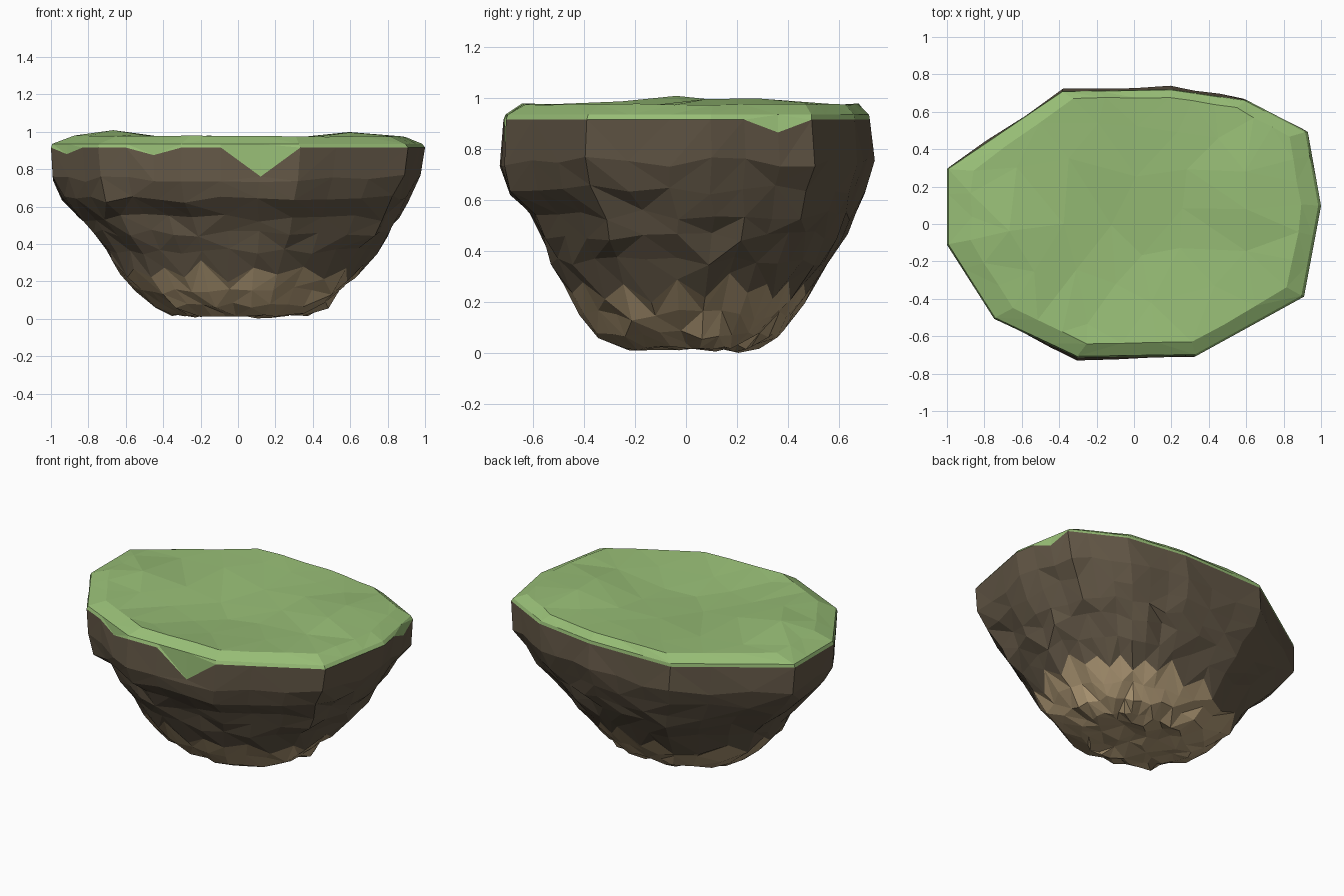
import bpy, bmesh, random
from math import exp
from mathutils import Vector
from mathutils.geometry import delaunay_2d_cdt

if "Cube" in bpy.data.objects:
    bpy.data.objects.remove(bpy.data.objects["Cube"])

random.seed(7)

# Plan outline of the island, each edge split in three
CORNERS = [(-.38, .72), (.2, .73), (.6, .67), (.92, .5), (.99, .1), (.9, -.39),
           (.33, -.71), (-.3, -.72), (-.74, -.51), (-.99, -.11), (-.99, .3)]
SPLIT = 3
plan = []
for i, c in enumerate(CORNERS):
    a, b = Vector(c), Vector(CORNERS[(i + 1) % len(CORNERS)])
    plan += [a.lerp(b, k / SPLIT) for k in range(SPLIT)]
N = len(plan)


def material(name, color):
    m = bpy.data.materials.new(name)
    m.diffuse_color = (*color, 1)
    m.use_nodes = True
    m.node_tree.nodes["Principled BSDF"].inputs["Base Color"].default_value = m.diffuse_color
    return m


def ring(z, x0, x1, y0, y1, rounding=0, jitter=0, dz=0):
    """Plan outline fitted to the given extents, optionally rounded and roughened."""
    pts = []
    for p in plan:
        u = Vector((p.x / .99, p.y / .725))
        u = u.lerp(u.normalized(), rounding) * (1 + random.uniform(-jitter, jitter))
        pts.append(Vector(((x0 + x1) / 2 + u.x * (x1 - x0) / 2,
                           (y0 + y1) / 2 + u.y * (y1 - y0) / 2,
                           max(0, z + random.uniform(-dz, dz)))))
    return pts


def loft(name, rings, mat, spacing=0, height=None):
    """Skin between rings; the last ring is closed by a coarse facet field."""
    bm = bmesh.new()
    rows = [[bm.verts.new(p) for p in r] for r in rings]
    for a, b in zip(rows, rows[1:]):
        for i in range(N):
            j = (i + 1) % N
            if random.random() < .5:
                tris = ((a[i], a[j], b[j]), (a[i], b[j], b[i]))
            else:
                tris = ((a[i], a[j], b[i]), (a[j], b[j], b[i]))
            for t in tris:
                bm.faces.new(t)
    if height:
        edge = [p.xy for p in rings[-1]]
        hx, hy = max(p.x for p in edge), max(p.y for p in edge)
        inner = []
        for _ in range(600):
            p = Vector((random.uniform(-hx, hx), random.uniform(-hy, hy)))
            if ((p.x / hx) ** 2 + (p.y / hy) ** 2 < .72
                    and all((p - q).length > spacing for q in inner)):
                inner.append(p)
        out = delaunay_2d_cdt(edge + inner, [], [list(range(N))], 1, 1e-5)
        verts = rows[-1] + [bm.verts.new((p.x, p.y, height(p))) for p in inner]
        for f in out[2]:
            bm.faces.new([verts[out[3][k][0]] for k in f])
    bmesh.ops.recalc_face_normals(bm, faces=bm.faces[:])
    centre = Vector((0, 0, .6))
    if sum((f.calc_center_median() - centre).dot(f.normal) * f.calc_area() for f in bm.faces) < 0:
        bmesh.ops.reverse_faces(bm, faces=bm.faces[:])
    me = bpy.data.meshes.new(name)
    bm.to_mesh(me)
    bm.free()
    me.materials.append(mat)
    bpy.context.collection.objects.link(bpy.data.objects.new(name, me))


green = material("grass", (.31, .51, .18))
brown = material("dark_rock", (.125, .096, .062))
tan = material("pale_rock", (.42, .31, .175))

# Shared seam between grass and rock, with hanging points of turf
seam = ring(.915, -1, 1, -.72, .715)
for x, y, z in ((.12, -.72, .76), (-.45, -.65, .875), (-.9, -.25, .88), (.94, .37, .865)):
    v = min(seam, key=lambda p: (p.x - x) ** 2 + (p.y - y) ** 2)
    v.z = z

# Shared zigzag seam between dark and pale rock, following the slope of the wall
low = ring(.25, -.645, .65, -.475, .495, .65, .015)
for i, p in enumerate(low):
    rise = (.04 if i % 2 else -.03) + random.uniform(-.025, .025)
    p.z += rise
    p.x *= 1 + rise * .9
    p.y *= 1 + rise * .9


# Grass top: bevelled lip round a gently dished, faceted surface
def ground(p):
    z = .972 - .045 * exp(-(p.x / .42) ** 2 - ((p.y + .12) / .38) ** 2)
    z += .045 * exp(-((p.x + .6) ** 2 + (p.y + .08) ** 2) / .05)
    return z + .035 * exp(-((p.x - .62) ** 2 + (p.y - .18) ** 2) / .05)


turf = [seam, ring(.935, -.993, .985, -.712, .712), ring(.976, -.87, .9, -.645, .675, .1, .008, .004)]
loft("grass_top", turf, green, .2, ground)

# Dark rock body
body = [seam]
for z, x0, x1, y0, y1, rnd, jit, dz in (
        (.75, -.985, .975, -.73, .73, .03, .008, .02),
        (.64, -.935, .915, -.7, .695, .12, .012, .02),
        (.54, -.84, .86, -.61, .66, .25, .02, .022),
        (.46, -.77, .81, -.58, .62, .4, .024, .022),
        (.36, -.70, .735, -.535, .56, .55, .02, .018)):
    body.append(ring(z, x0, x1, y0, y1, rnd, jit, dz))
body.append(low)
loft("dark_rock_body", body, brown)

# Pale broken base
base = [low]
for z, x0, x1, y0, y1, jit, dz in (
        (.15, -.55, .56, -.41, .43, .03, .022),
        (.075, -.45, .48, -.35, .375, .04, .02),
        (.025, -.34, .38, -.24, .28, .06, .018)):
    base.append(ring(z, x0, x1, y0, y1, .75, jit, dz))
loft("pale_rock_base", base, tan, .075, lambda p: random.uniform(0, .045))
